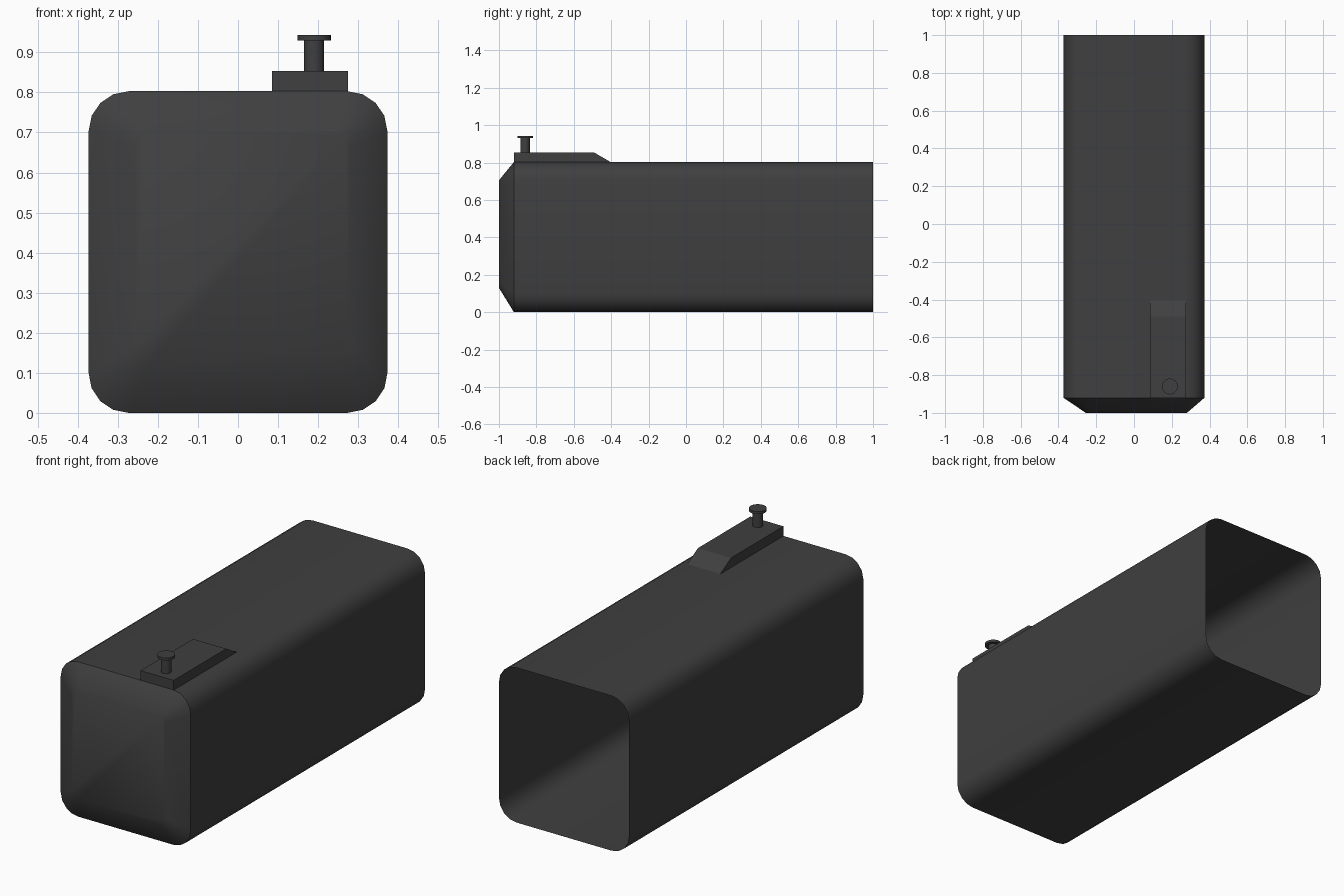
import bpy, bmesh, math

cube = bpy.data.objects.get("Cube")
if cube:
    bpy.data.objects.remove(cube, do_unlink=True)

# Single dark grey finish
grey = bpy.data.materials.new("dark_grey")
grey.use_nodes = True
colour = (0.05, 0.05, 0.05, 1.0)
grey.diffuse_color = colour
bsdf = grey.node_tree.nodes["Principled BSDF"]
bsdf.inputs["Base Color"].default_value = colour
bsdf.inputs["Roughness"].default_value = 0.7


def finish(name, bm, angle=None):
    mesh = bpy.data.meshes.new(name)
    bm.to_mesh(mesh)
    bm.free()
    mesh.materials.append(grey)
    obj = bpy.data.objects.new(name, mesh)
    bpy.context.collection.objects.link(obj)
    if angle is not None:
        bpy.ops.object.select_all(action='DESELECT')
        obj.select_set(True)
        bpy.context.view_layer.objects.active = obj
        bpy.ops.object.shade_smooth_by_angle(angle=math.radians(angle))
    return obj


def rounded_rect(x0, x1, z0, z1, r, steps=4):
    """Counter-clockwise outline in x and z with rounded corners."""
    corners = [(x1 - r, z0 + r, -90), (x1 - r, z1 - r, 0),
               (x0 + r, z1 - r, 90), (x0 + r, z0 + r, 180)]
    return [(cx + r * math.cos(math.radians(a + 90 * k / steps)),
             cz + r * math.sin(math.radians(a + 90 * k / steps)))
            for cx, cz, a in corners for k in range(steps + 1)]


# Housing: thin open-backed shell with a chamfered, closed front
outer = rounded_rect(-0.373, 0.373, 0.0, 0.803, 0.1)
inner = rounded_rect(-0.255, 0.28, 0.13, 0.705, 0.04)
bm = bmesh.new()
rings = [[bm.verts.new((x, y, z)) for x, z in outline]
         for y, outline in ((-1.0, inner), (-0.92, outer), (1.0, outer))]
bm.faces.new(rings[0])
n = len(outer)
for a, b in zip(rings, rings[1:]):
    for i in range(n):
        j = (i + 1) % n
        bm.faces.new((a[j], a[i], b[i], b[j]))
finish("housing", bm, 45)

# Raised mount with a ramp at its rear
profile = [(-0.92, 0.801), (-0.40, 0.801), (-0.49, 0.853), (-0.92, 0.853)]
bm = bmesh.new()
side = bm.faces.new([bm.verts.new((0.085, y, z)) for y, z in profile])
ext = bmesh.ops.extrude_face_region(bm, geom=[side], use_keep_orig=True)
moved = [v for v in ext["geom"] if isinstance(v, bmesh.types.BMVert)]
bmesh.ops.translate(bm, verts=moved, vec=(0.19, 0, 0))
bmesh.ops.recalc_face_normals(bm, faces=bm.faces)
finish("knob_mount", bm)


# Knob: stem and wider head
def disc(name, radius, z0, z1):
    bm = bmesh.new()
    bmesh.ops.create_cone(bm, cap_ends=True, segments=24, radius1=radius,
                          radius2=radius, depth=z1 - z0)
    bmesh.ops.translate(bm, verts=bm.verts, vec=(0.19, -0.86, (z0 + z1) / 2))
    finish(name, bm, 40)


disc("knob_stem", 0.025, 0.85, 0.932)
disc("knob_head", 0.042, 0.93, 0.943)
